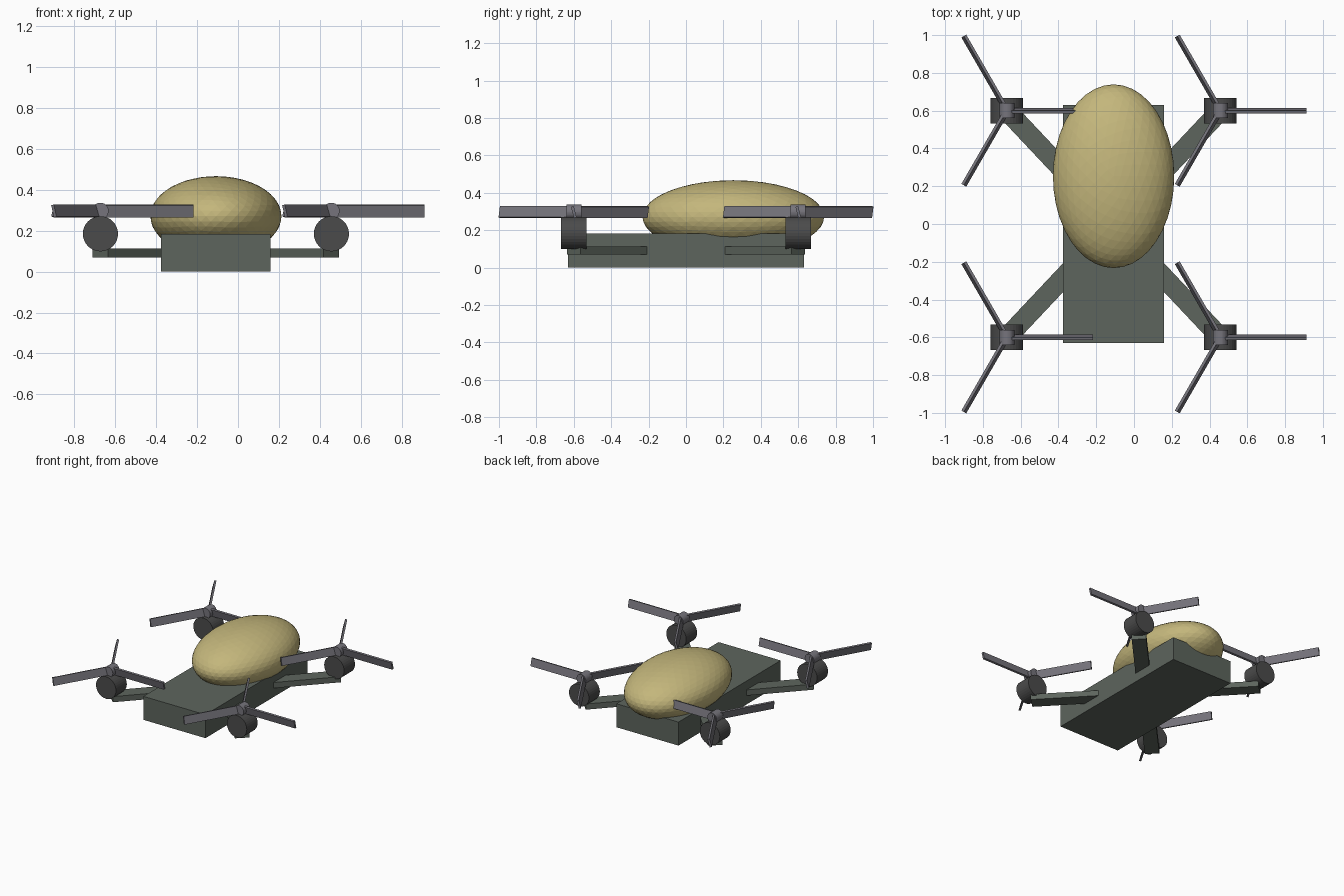
import bpy
from math import pi, radians, atan2, hypot
from mathutils import Matrix, Vector

if "Cube" in bpy.data.objects:
    bpy.data.objects.remove(bpy.data.objects["Cube"])


def material(name, color):
    m = bpy.data.materials.new(name)
    m.diffuse_color = (*color, 1)
    m.use_nodes = True
    m.node_tree.nodes["Principled BSDF"].inputs["Base Color"].default_value = m.diffuse_color
    return m


BODY = material("olive_grey", (0.11, 0.13, 0.11))
TAN = material("tan", (0.55, 0.47, 0.20))
DARK = material("dark_grey", (0.07, 0.07, 0.07))
STEEL = material("steel_grey", (0.18, 0.175, 0.20))


def finish(name, mat):
    ob = bpy.context.object
    ob.name = name
    ob.data.materials.append(mat)
    return ob


def box(name, size, matrix, mat):
    bpy.ops.mesh.primitive_cube_add(size=1)
    ob = finish(name, mat)
    ob.data.transform(Matrix.Diagonal((*size, 1)))
    ob.matrix_world = matrix
    return ob


def drum(name, radius, depth, loc, mat):
    # cylinder lying along y
    bpy.ops.mesh.primitive_cylinder_add(vertices=32, radius=radius, depth=depth,
                                        location=loc, rotation=(pi / 2, 0, 0))
    finish(name, mat)
    bpy.ops.object.shade_smooth_by_angle(angle=radians(5))


CX = -0.108            # centre line of the body
DX, DY = 0.565, 0.60   # rotor offsets from it

# main body
box("body", (0.536, 1.26, 0.183), Matrix.Translation((CX, 0, 0.0915)), BODY)

# egg-shaped canopy
bpy.ops.mesh.primitive_ico_sphere_add(subdivisions=4, radius=1, location=(CX, 0.253, 0.271))
canopy = finish("canopy", TAN)
canopy.data.transform(Matrix.Diagonal((0.321, 0.486, 0.196, 1)))

# four arms, each with a motor, hub and three pitched blades
BLADE = 0.456
for y_name, sy in (("front", -1), ("rear", 1)):
    for x_name, sx in (("left", -1), ("right", 1)):
        tag = f"{y_name}_{x_name}"
        dx, dy = sx * DX, sy * DY
        x = CX + dx

        arm = (Matrix.Translation((CX + dx / 2, dy / 2, 0.092))
               @ Matrix.Rotation(atan2(dy, dx), 4, 'Z'))
        box(f"arm_{tag}", (hypot(dx, dy), 0.105, 0.044), arm, BODY)

        drum(f"motor_{tag}", 0.086, 0.134, (x, dy, 0.185), DARK)
        drum(f"hub_{tag}", 0.04, 0.08, (x, dy, 0.297), STEEL)

        for i in range(3):
            blade = (Matrix.Translation((x, dy, 0.297))
                     @ Matrix.Rotation(i * 2 * pi / 3, 4, 'Z')
                     @ Matrix.Rotation(0.25, 4, 'X')
                     @ Matrix.Translation((BLADE / 2, 0, 0)))
            box(f"blade_{tag}_{i + 1}", (BLADE, 0.015, 0.061), blade, STEEL)
